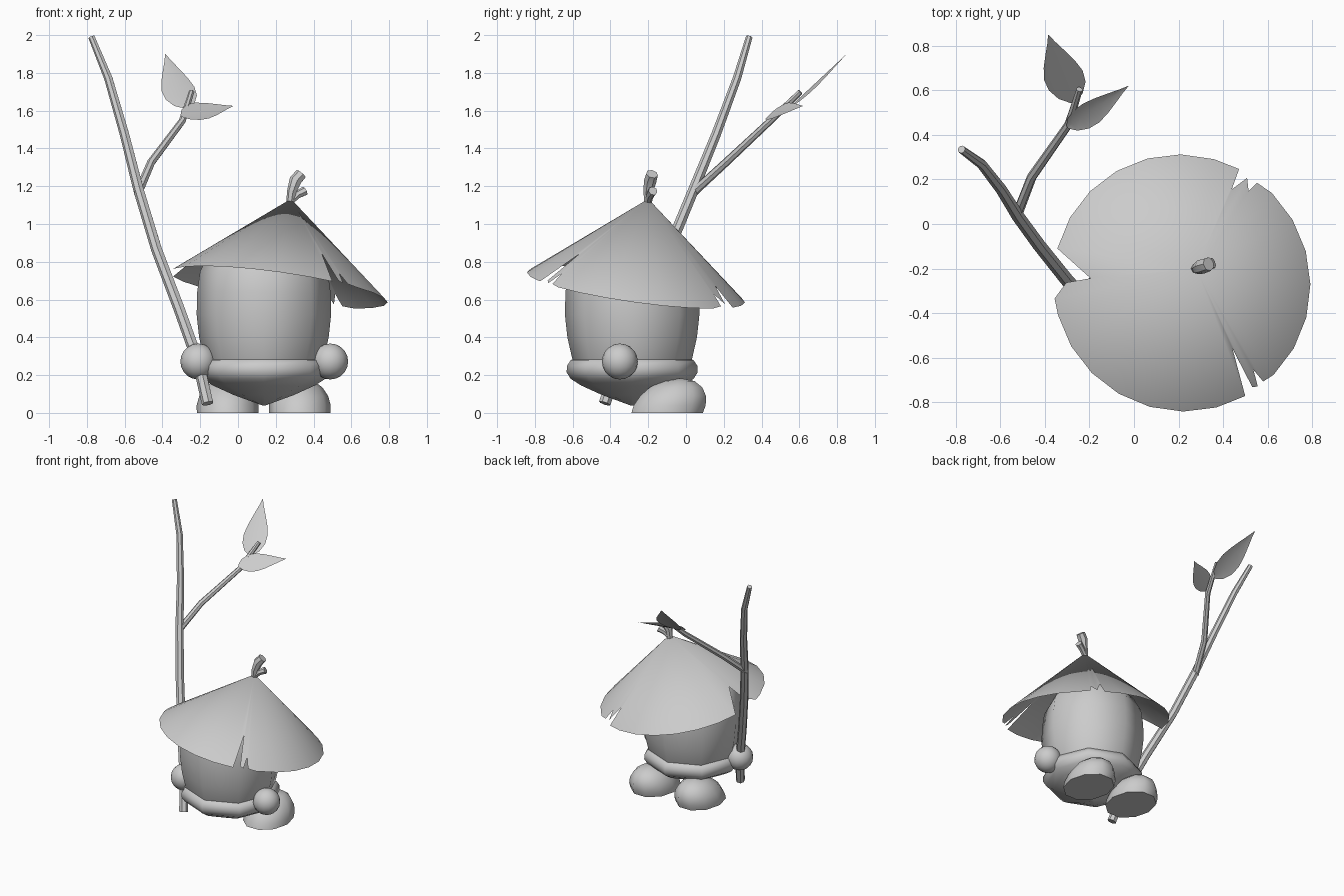
import bpy, bmesh, math
from mathutils import Vector, Matrix

if "Cube" in bpy.data.objects:
    bpy.data.objects.remove(bpy.data.objects["Cube"])

grey = bpy.data.materials.new("plain_grey")
grey.diffuse_color = (0.6, 0.6, 0.6, 1)
grey.use_nodes = True
grey.node_tree.nodes["Principled BSDF"].inputs["Base Color"].default_value = grey.diffuse_color


def finish(name, bm, angle=50, fix=True):
    """Turn a bmesh into a named, shaded object."""
    if fix:
        bmesh.ops.recalc_face_normals(bm, faces=bm.faces)
    me = bpy.data.meshes.new(name)
    bm.to_mesh(me)
    bm.free()
    me.materials.append(grey)
    ob = bpy.data.objects.new(name, me)
    bpy.context.collection.objects.link(ob)
    bpy.ops.object.select_all(action='DESELECT')
    ob.select_set(True)
    bpy.context.view_layer.objects.active = ob
    bpy.ops.object.shade_smooth_by_angle(angle=math.radians(angle))
    return ob


def skin(bm, rings):
    """Bridge a stack of vertex rings and cap both ends."""
    n = len(rings[0])
    for a, b in zip(rings, rings[1:]):
        for i in range(n):
            j = (i + 1) % n
            bm.faces.new((a[i], a[j], b[j], b[i]))
    bm.faces.new(rings[0][::-1])
    bm.faces.new(rings[-1])


def lathe(name, centre, profile, sides, sy=1.0, lean=0.0, angle=50):
    """Stack of (radius, z) rings; sy stretches and lean shifts along y."""
    bm = bmesh.new()
    rings = []
    for r, z in profile:
        rings.append([bm.verts.new((centre[0] + r * math.cos(t),
                                    centre[1] + r * sy * math.sin(t) + lean * z, z))
                      for t in (math.tau * i / sides for i in range(sides))])
    skin(bm, rings)
    return finish(name, bm, angle)


def tube(name, points, radii, sides=7):
    """Tapered branch along a path."""
    pts = [Vector(p) for p in points]
    bm = bmesh.new()
    rings = []
    for i, p in enumerate(pts):
        d = (pts[min(i + 1, len(pts) - 1)] - pts[max(i - 1, 0)]).normalized()
        u = d.cross(Vector((0, 1, 0))).normalized()
        v = d.cross(u)
        rings.append([bm.verts.new(p + radii[i] * (u * math.cos(t) + v * math.sin(t)))
                      for t in (math.tau * k / sides for k in range(sides))])
    skin(bm, rings)
    return finish(name, bm)


def leaf(name, base, tip, side, half_width):
    """Pointed blade, slightly folded along its midrib."""
    base, tip = Vector(base), Vector(tip)
    axis = tip - base
    side = Vector(side)
    side = (side - axis * side.dot(axis) / axis.length_squared).normalized()
    fold = axis.cross(side).normalized() * 0.012
    widths = [(0, 0.12), (0.08, 0.62), (0.22, 0.95), (0.38, 1.0),
              (0.55, 0.8), (0.72, 0.5), (0.88, 0.2), (1, 0.01)]
    bm = bmesh.new()
    rows = []
    for t, w in widths:
        mid = base + axis * t
        rows.append([bm.verts.new(mid + side * (s * w * half_width) + fold * (abs(s) * w))
                     for s in (-1, 0, 1)])
    for a, b in zip(rows, rows[1:]):
        for i in range(2):
            bm.faces.new((a[i], a[i + 1], b[i + 1], b[i]))
    return finish(name, bm)


# Tilted cone hat with torn notches in the rim: (angle, share of the slope)
rim = [(a, 1.0) for a in range(-45, 46, 15)]
rim += [(53, 0.98), (54, 0.87), (58, 0.965), (62.3, 0.8), (63, 1.0)]
rim += [(a, 1.0) for a in range(75, 166, 15)]
rim += [(180, 0.74), (181, 0.91), (187.5, 1.0)]
rim += [(a, 1.0) for a in range(195, 286, 15)]
rim += [(299, 1.0), (302.5, 0.65), (303.6, 0.97), (306, 0.99), (308, 0.87), (309.3, 0.985)]
R, H = 0.583, 0.477
up = Vector((0.14, 0.14, 1)).normalized()
tilt = Matrix.Translation((0.215, -0.265, 0.665)) @ \
    Vector((0, 0, 1)).rotation_difference(up).to_matrix().to_4x4()
bm = bmesh.new()
apex = bm.verts.new(tilt @ Vector((0, 0, H)))
edge = []
for a, f in rim:
    t = math.radians(a)
    edge.append(bm.verts.new(tilt @ Vector((R * f * math.cos(t), R * f * math.sin(t), H * (1 - f)))))
for i, v in enumerate(edge):
    bm.faces.new((apex, v, edge[(i + 1) % len(edge)]))
finish("hat", bm, fix=False)

# Forked stalk on the hat
tube("hat_stalk", [(0.275, -0.2, 1.1), (0.285, -0.2, 1.17), (0.305, -0.19, 1.23), (0.335, -0.18, 1.265)],
     [0.02, 0.026, 0.034, 0.032])
tube("hat_stalk_fork", [(0.28, -0.2, 1.12), (0.315, -0.19, 1.155), (0.355, -0.175, 1.175)],
     [0.018, 0.022, 0.025])

# Body and the rounded bowl-shaped collar under it
mid = (0.137, -0.285)
lathe("body", mid, [(0.29, 0.22), (0.318, 0.29), (0.343, 0.4), (0.356, 0.52), (0.353, 0.64),
                    (0.338, 0.75), (0.29, 0.84), (0.18, 0.9), (0.02, 0.925)], 8)
lathe("collar", mid, [(0.01, 0.04), (0.16, 0.095), (0.27, 0.145), (0.325, 0.18), (0.347, 0.215),
                      (0.345, 0.25), (0.325, 0.28), (0.29, 0.29)], 8)

# Hands
for name, x in (("left_hand", -0.21), ("right_hand", 0.488)):
    bm = bmesh.new()
    bmesh.ops.create_uvsphere(bm, u_segments=16, v_segments=10, radius=0.095,
                              matrix=Matrix.Translation((x, -0.35, 0.272)))
    finish(name, bm)

# Flat-bottomed feet leaning toward the back
for name, x in (("left_foot", -0.055), ("right_foot", 0.327)):
    lathe(name, (x, -0.1), [(0.163, 0), (0.164, 0.04), (0.15, 0.09), (0.12, 0.135),
                            (0.075, 0.168), (0.015, 0.182)], 10, sy=1.22, lean=0.35)

# Walking stick with a side branch
tube("stick", [(-0.16, -0.43, 0.05), (-0.21, -0.355, 0.27), (-0.31, -0.24, 0.55), (-0.43, -0.09, 0.865),
               (-0.525, 0.04, 1.18), (-0.6, 0.16, 1.475), (-0.685, 0.27, 1.77), (-0.775, 0.335, 1.99)],
     [0.032, 0.032, 0.031, 0.03, 0.029, 0.026, 0.023, 0.018])
tube("branch", [(-0.53, 0.03, 1.16), (-0.46, 0.21, 1.325), (-0.295, 0.445, 1.545), (-0.245, 0.605, 1.7)],
     [0.024, 0.022, 0.019, 0.015])

# Leaves
leaf("upper_leaf", (-0.275, 0.545, 1.615), (-0.385, 0.85, 1.9), (0.95, 0.2, 0.1), 0.09)
leaf("lower_leaf", (-0.3, 0.435, 1.57), (-0.025, 0.62, 1.625), (-0.03, 0.11, 0.09), 0.07)
